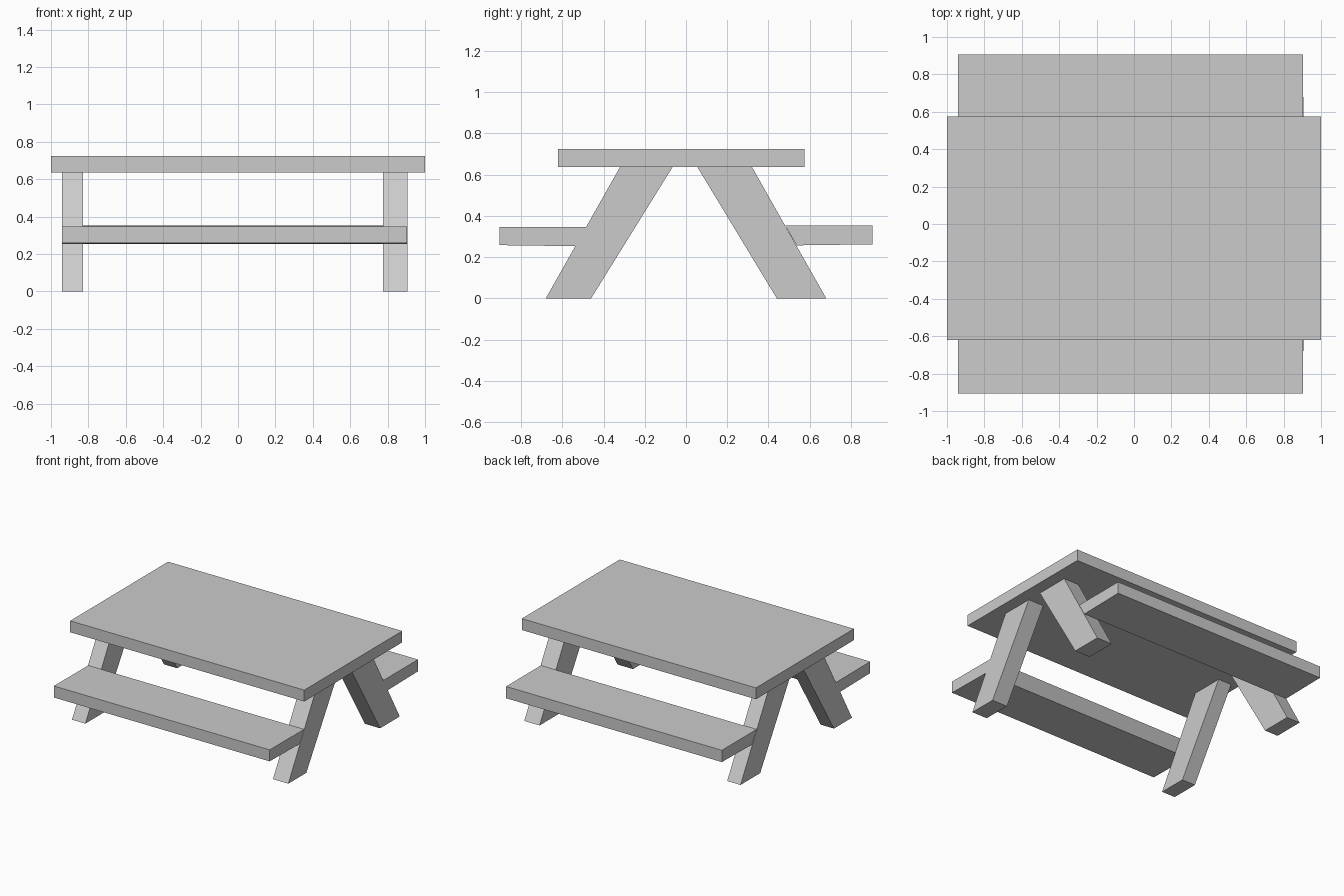
import bpy

if "Cube" in bpy.data.objects:
    bpy.data.objects.remove(bpy.data.objects["Cube"], do_unlink=True)

# Single plain grey
GREY = (0.6, 0.6, 0.6, 1.0)
grey = bpy.data.materials.new("plain_grey")
grey.use_nodes = True
grey.diffuse_color = GREY
grey.node_tree.nodes["Principled BSDF"].inputs["Base Color"].default_value = GREY


def prism(name, profile, x0, x1):
    """Extrude a counter-clockwise (y, z) profile from x0 to x1."""
    n = len(profile)
    verts = [(x, y, z) for x in (x0, x1) for y, z in profile]
    faces = [tuple(reversed(range(n))), tuple(range(n, 2 * n))]
    faces += [(i, (i + 1) % n, (i + 1) % n + n, i + n) for i in range(n)]
    mesh = bpy.data.meshes.new(name)
    mesh.from_pydata(verts, [], faces)
    mesh.materials.append(grey)
    obj = bpy.data.objects.new(name, mesh)
    bpy.context.collection.objects.link(obj)
    return obj


UNDERSIDE, TOP = 0.637, 0.725

# Table top
prism("table_top", [(-0.62, UNDERSIDE), (0.575, UNDERSIDE), (0.575, TOP), (-0.62, TOP)], -1, 1)

# Slanted legs, one pair at each end
leg_profiles = {
    "front": [(-0.68, 0), (-0.46, 0), (-0.065, UNDERSIDE), (-0.32, UNDERSIDE)],
    "back": [(0.44, 0), (0.68, 0), (0.32, UNDERSIDE), (0.055, UNDERSIDE)],
}
for end, x0, x1 in (("right", -0.942, -0.828), ("left", 0.775, 0.906)):
    for side, profile in leg_profiles.items():
        prism(f"{side}_{end}_leg", profile, x0, x1)

# Benches, with inner edges sloped to meet the legs
bench_profiles = {
    "front": [(-0.905, 0.258), (-0.537, 0.253), (-0.485, 0.345), (-0.905, 0.347)],
    "back": [(0.537, 0.257), (0.905, 0.262), (0.905, 0.353), (0.481, 0.353)],
}
for side, profile in bench_profiles.items():
    prism(f"{side}_bench", profile, -0.94, 0.904)
